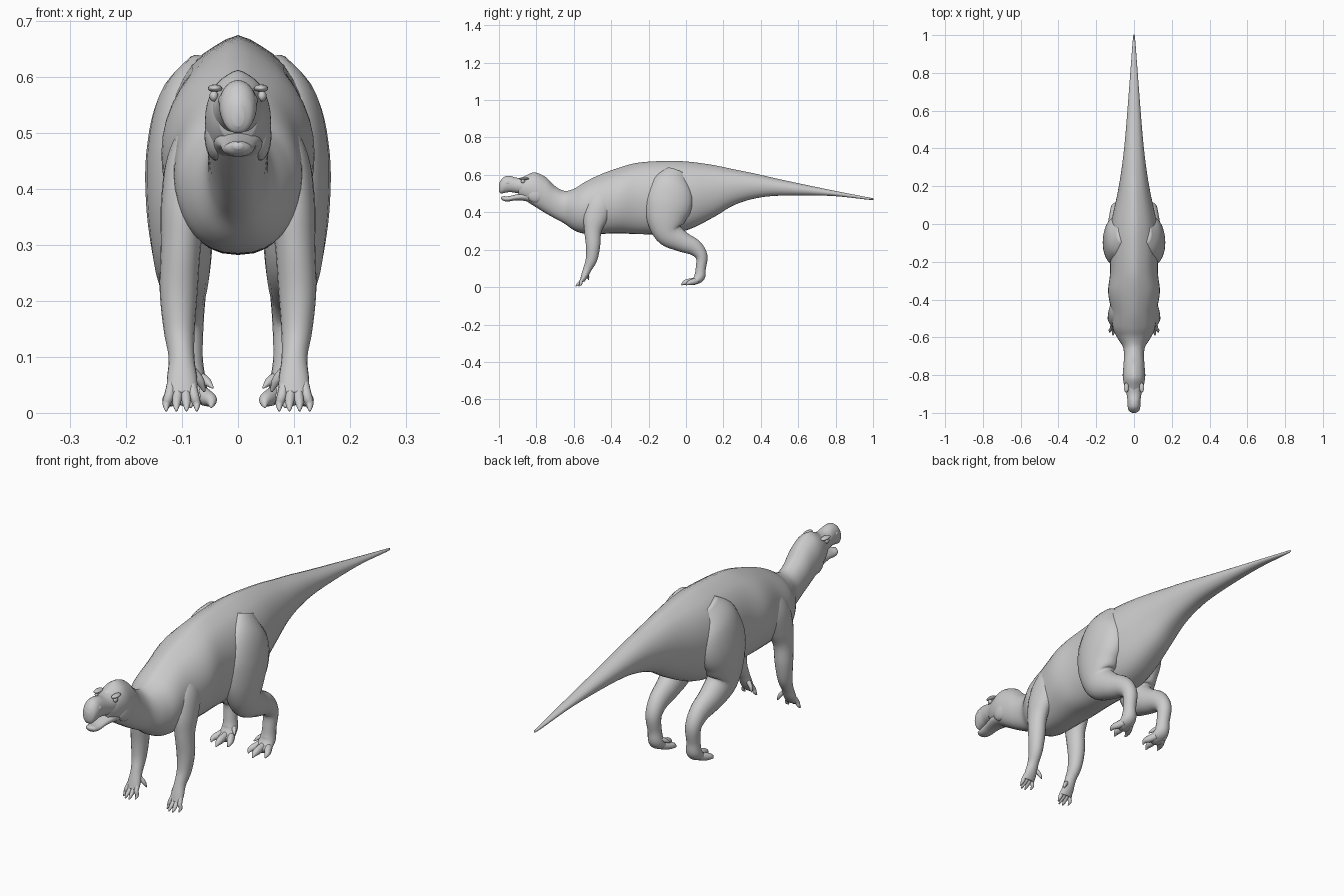
import bpy, bmesh, math
from mathutils import Vector


def smooth_rows(rows, steps):
    """Catmull-Rom interpolation of rows of numbers."""
    out = []
    for i in range(len(rows) - 1):
        p0, p1, p2 = rows[max(i - 1, 0)], rows[i], rows[i + 1]
        p3 = rows[min(i + 2, len(rows) - 1)]
        for s in range(steps):
            t = s / steps
            out.append([0.5 * (2 * b + (c - a) * t + (2 * a - 5 * b + 4 * c - d) * t * t
                               + (3 * b - a - 3 * c + d) * t ** 3)
                        for a, b, c, d in zip(p0, p1, p2, p3)])
    out.append(list(rows[-1]))
    return out


def skin(name, rings, mirror=False):
    bm = bmesh.new()
    loops = [[bm.verts.new(p) for p in ring] for ring in rings]
    n = len(loops[0])
    for a, b in zip(loops, loops[1:]):
        for i in range(n):
            bm.faces.new((a[i], a[(i + 1) % n], b[(i + 1) % n], b[i]))
    bm.faces.new(loops[0])
    bm.faces.new(loops[-1])
    bmesh.ops.recalc_face_normals(bm, faces=bm.faces)
    for f in bm.faces:
        f.smooth = True
    me = bpy.data.meshes.new(name)
    bm.to_mesh(me)
    bm.free()
    ob = bpy.data.objects.new(name, me)
    bpy.context.collection.objects.link(ob)
    if mirror:
        ob.modifiers.new("Mirror", 'MIRROR').use_mirror_merge = False
    return ob


def trunk(name, rows, sides=36, steps=5, ridge=0.0):
    """Rows: y, bottom z, top z, half width; upright sections along y."""
    rings = []
    for y, lo, hi, w in smooth_rows(rows, steps):
        ring = []
        mid, h = (lo + hi) / 2, (hi - lo) / 2
        for k in range(sides):
            a = 2 * math.pi * k / sides
            c, s = math.cos(a), math.sin(a)
            e = 0.85 if s < 0 else 1.0
            x = w * math.copysign(abs(c) ** e, c)
            z = mid + h * s
            if s > 0:  # slight keel along the spine
                z -= ridge * h * s * min(1, abs(c) * 3)
            ring.append((x, y, z))
        rings.append(ring)
    return skin(name, rings)


def limb(name, rows, sides=20, steps=5):
    """Rows: x, y, z, half width, half depth; sections follow the path. Mirrored."""
    rows = smooth_rows(rows, steps)
    pts = [Vector(r[:3]) for r in rows]
    rings = []
    for i, r in enumerate(rows):
        t = (pts[min(i + 1, len(pts) - 1)] - pts[max(i - 1, 0)]).normalized()
        side = (Vector((1, 0, 0)) - t * t.x).normalized()
        nrm = t.cross(side)
        rings.append([pts[i] + side * r[3] * math.cos(a) + nrm * r[4] * math.sin(a)
                      for a in (2 * math.pi * k / sides for k in range(sides))])
    return skin(name, rings, mirror=True)


def ball(name, loc, size):
    bm = bmesh.new()
    bmesh.ops.create_uvsphere(bm, u_segments=16, v_segments=10, radius=1)
    for v in bm.verts:
        v.co = Vector([c * s for c, s in zip(v.co, size)]) + Vector(loc)
    for f in bm.faces:
        f.smooth = True
    me = bpy.data.meshes.new(name)
    bm.to_mesh(me)
    bm.free()
    ob = bpy.data.objects.new(name, me)
    bpy.context.collection.objects.link(ob)
    ob.modifiers.new("Mirror", 'MIRROR').use_mirror_merge = False
    return ob


# Body: skull back, neck, torso and tail in one skin
trunk("body", [
    (-0.895, 0.485, 0.575, 0.034), (-0.86, 0.464, 0.594, 0.050), (-0.81, 0.432, 0.613, 0.059),
    (-0.75, 0.395, 0.588, 0.056), (-0.70, 0.367, 0.54, 0.053), (-0.65, 0.34, 0.515, 0.059),
    (-0.60, 0.305, 0.525, 0.090), (-0.55, 0.287, 0.556, 0.112), (-0.47, 0.284, 0.597, 0.118),
    (-0.36, 0.288, 0.638, 0.137), (-0.25, 0.283, 0.666, 0.126), (-0.09, 0.285, 0.675, 0.128),
    (0.02, 0.31, 0.67, 0.118), (0.15, 0.375, 0.652, 0.090), (0.25, 0.435, 0.631, 0.072),
    (0.36, 0.472, 0.609, 0.057), (0.5, 0.489, 0.577, 0.043), (0.77, 0.488, 0.52, 0.022),
    (0.98, 0.467, 0.479, 0.006), (1.0, 0.471, 0.475, 0.002)], ridge=0.05)

# Snout with hooked beak, and the open lower jaw
trunk("snout", [
    (-0.80, 0.50, 0.60, 0.045), (-0.86, 0.495, 0.588, 0.046), (-0.90, 0.502, 0.584, 0.039),
    (-0.94, 0.508, 0.594, 0.034), (-0.97, 0.504, 0.591, 0.033), (-0.99, 0.500, 0.572, 0.026),
    (-1.0, 0.512, 0.55, 0.010)], sides=28)
trunk("lower_jaw", [
    (-0.80, 0.44, 0.51, 0.045), (-0.86, 0.460, 0.508, 0.042), (-0.91, 0.464, 0.495, 0.033),
    (-0.95, 0.458, 0.486, 0.028), (-0.975, 0.461, 0.486, 0.022), (-0.988, 0.472, 0.483, 0.008)],
    sides=24)

# Face details
ball("eye", (0.043, -0.872, 0.566), (0.008, 0.011, 0.010))
ball("brow", (0.041, -0.866, 0.580), (0.013, 0.026, 0.007))
ball("nostril", (0.028, -0.955, 0.558), (0.007, 0.014, 0.011))
ball("cheek", (0.038, -0.80, 0.495), (0.022, 0.05, 0.045))

# Front legs
limb("front_leg", [
    (0.065, -0.43, 0.53, 0.025, 0.04), (0.085, -0.455, 0.45, 0.042, 0.070),
    (0.096, -0.485, 0.37, 0.042, 0.064), (0.102, -0.498, 0.30, 0.036, 0.046),
    (0.106, -0.497, 0.22, 0.034, 0.038), (0.105, -0.505, 0.15, 0.028, 0.031),
    (0.101, -0.526, 0.10, 0.023, 0.023), (0.100, -0.543, 0.06, 0.027, 0.018),
    (0.100, -0.556, 0.032, 0.027, 0.012)])
for i, (tip, y) in enumerate([(0.074, -0.575), (0.092, -0.59), (0.110, -0.59), (0.128, -0.575)]):
    root = 0.100 + (tip - 0.100) * 0.6
    limb(f"finger_{i + 1}", [
        (root, -0.54, 0.062, 0.008, 0.010), (root * 0.5 + tip * 0.5, -0.560, 0.033, 0.009, 0.009),
        (tip, y + 0.012, 0.016, 0.007, 0.007), (tip, y, 0.004, 0.002, 0.002)], sides=12, steps=4)
limb("thumb_spike", [(0.082, -0.53, 0.075, 0.009, 0.009), (0.068, -0.525, 0.057, 0.008, 0.008),
                     (0.060, -0.52, 0.038, 0.002, 0.002)], sides=10)

# Hind legs: heavy thigh, backward shin, upright foot
limb("hind_leg", [
    (0.065, -0.05, 0.62, 0.025, 0.05), (0.088, -0.075, 0.55, 0.056, 0.105),
    (0.099, -0.09, 0.46, 0.065, 0.128), (0.102, -0.105, 0.37, 0.062, 0.108),
    (0.100, -0.092, 0.292, 0.054, 0.077), (0.097, -0.025, 0.245, 0.046, 0.056),
    (0.094, 0.045, 0.212, 0.037, 0.044), (0.092, 0.083, 0.165, 0.031, 0.032),
    (0.090, 0.079, 0.10, 0.027, 0.027), (0.088, 0.072, 0.055, 0.031, 0.029),
    (0.087, 0.045, 0.030, 0.034, 0.018), (0.087, 0.025, 0.024, 0.028, 0.012)])
for i, (tip, y) in enumerate([(0.048, 0.0), (0.085, -0.025), (0.125, 0.0)]):
    root = 0.087 + (tip - 0.087) * 0.45
    limb(f"toe_{i + 1}", [
        (root, 0.06, 0.035, 0.013, 0.016), (root * 0.5 + tip * 0.5, y + 0.036, 0.028, 0.014, 0.016),
        (tip, y + 0.014, 0.022, 0.011, 0.011), (tip, y, 0.010, 0.002, 0.002)], sides=12, steps=4)
limb("dew_claw", [(0.070, 0.07, 0.065, 0.010, 0.010), (0.056, 0.055, 0.056, 0.008, 0.008),
                  (0.045, 0.04, 0.045, 0.002, 0.002)], sides=10)
